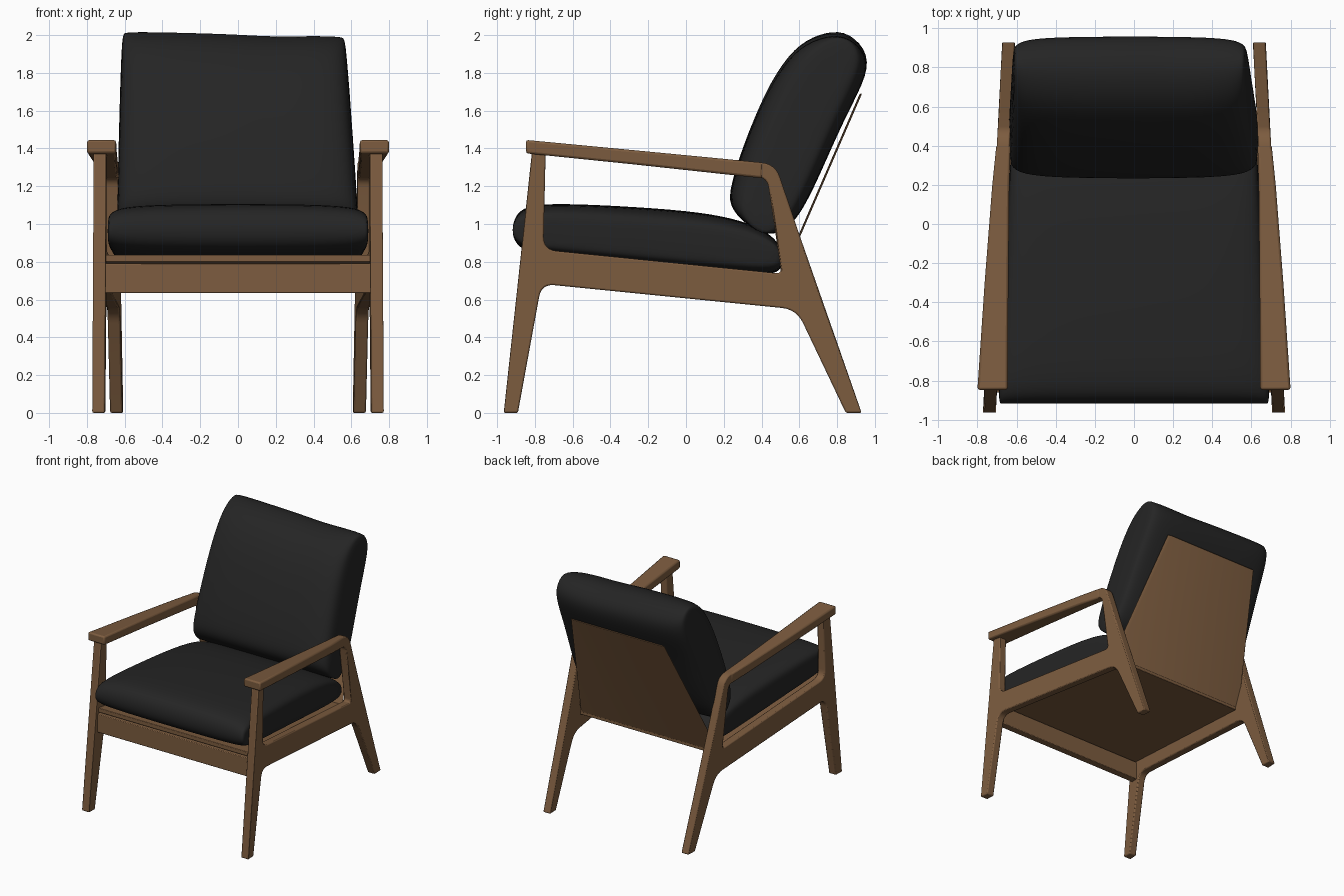
import bpy, bmesh, math
from mathutils import Vector

if "Cube" in bpy.data.objects:
    bpy.data.objects.remove(bpy.data.objects["Cube"])


def material(name, rgb):
    m = bpy.data.materials.new(name)
    m.diffuse_color = (*rgb, 1)
    m.use_nodes = True
    m.node_tree.nodes["Principled BSDF"].inputs["Base Color"].default_value = m.diffuse_color
    return m


WOOD = material("walnut_brown", (0.205, 0.108, 0.05))
FABRIC = material("charcoal_fabric", (0.018, 0.018, 0.018))


def finish(name, bm, mat, bevel=0, segments=2, subsurf=0):
    bmesh.ops.recalc_face_normals(bm, faces=bm.faces)
    me = bpy.data.meshes.new(name)
    bm.to_mesh(me)
    bm.free()
    me.materials.append(mat)
    ob = bpy.data.objects.new(name, me)
    bpy.context.collection.objects.link(ob)
    if bevel:
        b = ob.modifiers.new("bevel", 'BEVEL')
        b.width, b.segments = bevel, segments
        b.limit_method, b.angle_limit = 'ANGLE', math.radians(40)
        b.use_clamp_overlap = False
    if subsurf:
        ob.modifiers.new("smooth", 'SUBSURF').levels = subsurf
        ob.modifiers["smooth"].render_levels = subsurf
    bpy.ops.object.select_all(action='DESELECT')
    ob.select_set(True)
    bpy.context.view_layer.objects.active = ob
    if subsurf:
        bpy.ops.object.shade_smooth()
    else:
        bpy.ops.object.shade_smooth_by_angle(angle=math.radians(35))
    return ob


def fillet(corners, steps=6):
    """Round each (a, b, radius) corner of a closed outline."""
    out, n = [], len(corners)
    for i, (a, b, r) in enumerate(corners):
        p = Vector((a, b))
        if r == 0:
            out.append(p)
            continue
        u = (Vector(corners[i - 1][:2]) - p).normalized()
        v = (Vector(corners[(i + 1) % n][:2]) - p).normalized()
        start, end = p + u * r, p + v * r
        for k in range(steps + 1):
            t = k / steps
            out.append(start * (1 - t) ** 2 + p * 2 * t * (1 - t) + end * t * t)
    return out


def loft(bm, rings):
    rows = [[bm.verts.new(p) for p in ring] for ring in rings]
    n = len(rows[0])
    for a, b in zip(rows, rows[1:]):
        for i in range(n):
            bm.faces.new((a[i], a[(i + 1) % n], b[(i + 1) % n], b[i]))
    bm.faces.new(rows[0])
    bm.faces.new(rows[-1])


def mid_x(y):
    """Centre of the side frame: the two sides converge toward the back."""
    return 0.737 - 0.052 * (y + 0.93)


# Side frames: legs, rail and rear post in one outline with an opening
OUTER = [(-.965, 0, 0), (-.89, 0, 0), (-.765, .683, .07), (.585, .548, .08),
         (.846, 0, 0), (.93, 0, 0), (.598, .95, .06), (.474, 1.318, .075),
         (.32, 1.333, 0), (.25, 1.325, 0), (-.81, 1.428, 0)]
INNER = [(-.743, 1.38, 0), (-.755, .864, .07), (.505, .737, .03),
         (.43, 1.243, .05)]


def side_frame(name, side):
    bm = bmesh.new()
    for outline in (OUTER, INNER):
        vs = [bm.verts.new((0, p.x, p.y)) for p in fillet(outline)]
        for i in range(len(vs)):
            bm.edges.new((vs[i - 1], vs[i]))
    bmesh.ops.triangle_fill(bm, edges=bm.edges[:], use_beauty=True)
    front = bm.verts[:]
    ext = bmesh.ops.extrude_face_region(bm, geom=bm.faces[:],
                                        use_keep_orig=True)
    back = [g for g in ext["geom"] if isinstance(g, bmesh.types.BMVert)]
    for group, off in ((front, -.033), (back, .033)):
        for v in group:
            v.co.x = side * (mid_x(v.co.y) + off)
    finish(name, bm, WOOD, .008)


# Armrests: (y, bottom z, top z, inner x, outer x), tapering to the rear post
ARM = [(-.847, 1.374, 1.445, .645, .80), (-.3, 1.318, 1.393, .642, .763),
       (.2, 1.264, 1.345, .637, .724), (.405, 1.242, 1.325, .631, .703)]


def armrest(name, side):
    bm = bmesh.new()
    loft(bm, [[(side * a, y, lo), (side * b, y, lo),
               (side * b, y, hi), (side * a, y, hi)]
              for y, lo, hi, a, b in ARM])
    finish(name, bm, WOOD, .012)


for tag, s in (("right", 1), ("left", -1)):
    side_frame(tag + "_side_frame", s)
    armrest(tag + "_armrest", s)


# Flat boards: lofted between two (y, z, half width) edges
def board(name, a, b, thick, bevel=.005):
    bm = bmesh.new()
    t = Vector(thick)
    rings = []
    for y, z, h in (a, b):
        l, r = Vector((-h, y, z)), Vector((h, y, z))
        rings.append([l, r, r + t, l + t])
    loft(bm, rings)
    finish(name, bm, WOOD, bevel)


board("front_rail", (-.86, .635, .705), (-.86, .79, .705), (0, .06, 0))
board("seat_board", (-.85, .836, .705), (.5, .703, .635), (0, 0, -.036))
board("back_panel", (.487, .69, .635), (.92, 1.69, .425), (-.03, .012, 0))

# Cushions: side profile lofted across the width, pinched at both ends
STATIONS = [(0, 1), (.35, .99), (.65, .97), (.88, .9), (.975, .74), (1, .5)]
STATIONS = [(-s, t) for s, t in STATIONS[:0:-1]] + STATIONS


def cushion(name, profile, p0, p1, half, shift=None):
    base = Vector(p0)
    axis = (Vector(p1) - base).normalized()
    bm = bmesh.new()
    rings = []
    for s, t in STATIONS:
        ring = []
        for y, z in profile:
            d = Vector((y, z)) - base
            along = axis * d.dot(axis)
            q = base + along * (.975 + .025 * t) + (d - along) * t
            x = s * half(y, z)
            if shift:
                dx, dz = shift(s, q.y)
                x, q.y = x + dx, q.y + dz
            ring.append((x, q.x, q.y))
        rings.append(ring)
    loft(bm, rings)
    finish(name, bm, FABRIC, subsurf=2)


SEAT = [(-.905, .89), (-.925, .97), (-.90, 1.06), (-.82, 1.105), (-.6, 1.108),
        (-.25, 1.09), (.07, 1.065), (.3, 1.02), (.45, .95), (.52, .86),
        (.515, .745), (.40, .722), (0, .762), (-.5, .812), (-.82, .84)]
cushion("seat_cushion", SEAT, (-.9, .96), (.5, .85),
        lambda y, z: mid_x(y) - .037)

BACK = [(.30, 1.01), (.225, 1.10), (.235, 1.2), (.29, 1.38), (.36, 1.56),
        (.45, 1.76), (.57, 1.93), (.70, 2.0), (.84, 2.015), (.96, 1.92),
        (.965, 1.80), (.86, 1.60), (.76, 1.38), (.66, 1.15), (.56, .98),
        (.43, .925)]


def lean(s, z):
    k = max(0, z - .95)
    return -.022 * k, k * (-.018 * s - .012 * math.cos(3 * s) * (s > 0))


cushion("back_cushion", BACK, (.42, 1.0), (.82, 1.95),
        lambda y, z: .645 - .048 * (z - .95), lean)
